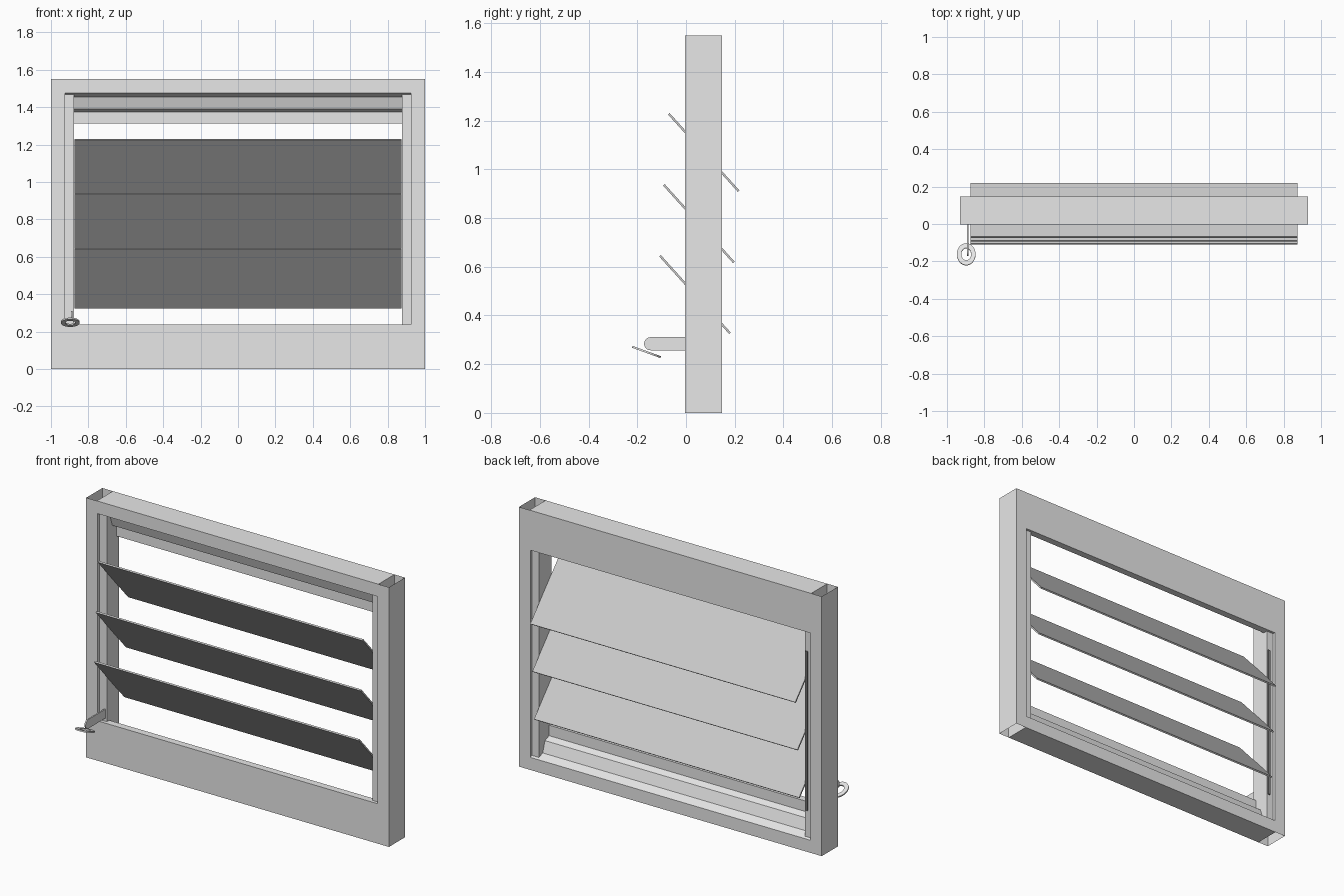
import bpy, bmesh, math
from mathutils import Matrix, Vector

if "Cube" in bpy.data.objects:
    bpy.data.objects.remove(bpy.data.objects["Cube"])

Y0, Y1, H = -0.004, 0.148, 1.55      # frame front, back and height


def material(name, c):
    m = bpy.data.materials.new(name)
    m.diffuse_color = (*c, 1)
    m.use_nodes = True
    m.node_tree.nodes["Principled BSDF"].inputs["Base Color"].default_value = m.diffuse_color
    return m


FRAME = material("light_grey_frame", (0.8, 0.8, 0.8))
SLAT = material("grey_slat", (0.6, 0.6, 0.6))
DARK = material("dark_grey_bar", (0.25, 0.25, 0.25))


def finish(name, bm, mat, smooth=False):
    bmesh.ops.recalc_face_normals(bm, faces=bm.faces)
    me = bpy.data.meshes.new(name)
    bm.to_mesh(me)
    bm.free()
    me.materials.append(mat)
    ob = bpy.data.objects.new(name, me)
    bpy.context.collection.objects.link(ob)
    if smooth:
        bpy.context.view_layer.objects.active = ob
        ob.select_set(True)
        bpy.ops.object.shade_smooth_by_angle(angle=math.radians(35))
        ob.select_set(False)
    return ob


def extrude_x(name, profile, x0, x1, mat, smooth=False):
    """Extrude a (y, z) profile along x."""
    bm = bmesh.new()
    f = bm.faces.new([bm.verts.new((x0, y, z)) for y, z in profile])
    r = bmesh.ops.extrude_face_region(bm, geom=[f])
    bmesh.ops.translate(bm, vec=(x1 - x0, 0, 0),
                        verts=[v for v in r["geom"] if isinstance(v, bmesh.types.BMVert)])
    return finish(name, bm, mat, smooth)


def box(name, x0, x1, y0, y1, z0, z1, mat):
    return extrude_x(name, [(y0, z0), (y1, z0), (y1, z1), (y0, z1)], x0, x1, mat)


# Stepped header; the sill is the same profile turned half round
step = [(Y0, H), (Y0, 1.475), (Y0 + 0.05, 1.455), (Y0 + 0.072, 1.39),
        (Y0 + 0.11, 1.375), (Y0 + 0.11, 1.312), (Y1, 1.312), (Y1, H)]
extrude_x("header", step, -0.93, 0.93, FRAME)
extrude_x("sill", [(Y0 + Y1 - y, H - z) for y, z in step], -0.93, 0.93, FRAME)

for side, s in (("left", -1), ("right", 1)):
    # Side post: thin hollow tube, open at both ends
    bm = bmesh.new()
    ring = [(s * 1.0, Y0), (s * 0.925, Y0), (s * 0.925, Y1), (s * 1.0, Y1)]
    low = [bm.verts.new((x, y, 0)) for x, y in ring]
    top = [bm.verts.new((x, y, H)) for x, y in ring]
    for i in range(4):
        j = (i + 1) % 4
        bm.faces.new((low[i], low[j], top[j], top[i]))
    finish(side + "_post", bm, FRAME)
    # Jamb liner, set back from the post faces
    box(side + "_jamb", min(s * 0.925, s * 0.878), max(s * 0.925, s * 0.878),
        Y0 + 0.02, Y1 - 0.015, 0.05, 1.5, FRAME)

# Link bar on the back of the left jamb
box("link_bar", -0.898, -0.884, Y1 - 0.02, Y1 - 0.008, 0.24, 1.19, DARK)

# Tilted slats
d = Vector((0.287, -0.318))
n = Vector((0.318, 0.287)).normalized() * 0.009
for i, (y, z) in enumerate([(-0.074, 1.225), (-0.094, 0.933), (-0.110, 0.642)]):
    a = Vector((y, z))
    extrude_x(f"slat_{i + 1}", [a, a + d, a + d + n, a + n], -0.875, 0.875, SLAT)

# Lever with a round end
arc = [(-0.145 + 0.027 * math.cos(t), 0.284 + 0.027 * math.sin(t))
       for t in [math.pi / 2 + math.pi * k / 12 for k in range(13)]]
extrude_x("lever", arc + [(0.03, 0.257), (0.03, 0.311)], -0.894, -0.886, FRAME, True)

# Flat oval pull ring, tilted
bm = bmesh.new()
N = 32
loops = []
for rx, ry, z in ((0.05, 0.062, -0.004), (0.05, 0.062, 0.004),
                  (0.026, 0.035, 0.004), (0.026, 0.035, -0.004)):
    loops.append([bm.verts.new((rx * math.cos(2 * math.pi * k / N),
                                ry * math.sin(2 * math.pi * k / N), z)) for k in range(N)])
for a, b in zip(loops, loops[1:] + loops[:1]):
    for k in range(N):
        j = (k + 1) % N
        bm.faces.new((a[k], a[j], b[j], b[k]))
bmesh.ops.transform(bm, verts=bm.verts, matrix=Matrix.Translation((-0.897, -0.162, 0.25))
                    @ Matrix.Rotation(math.radians(-20), 4, 'X'))
finish("pull_ring", bm, FRAME, True)
